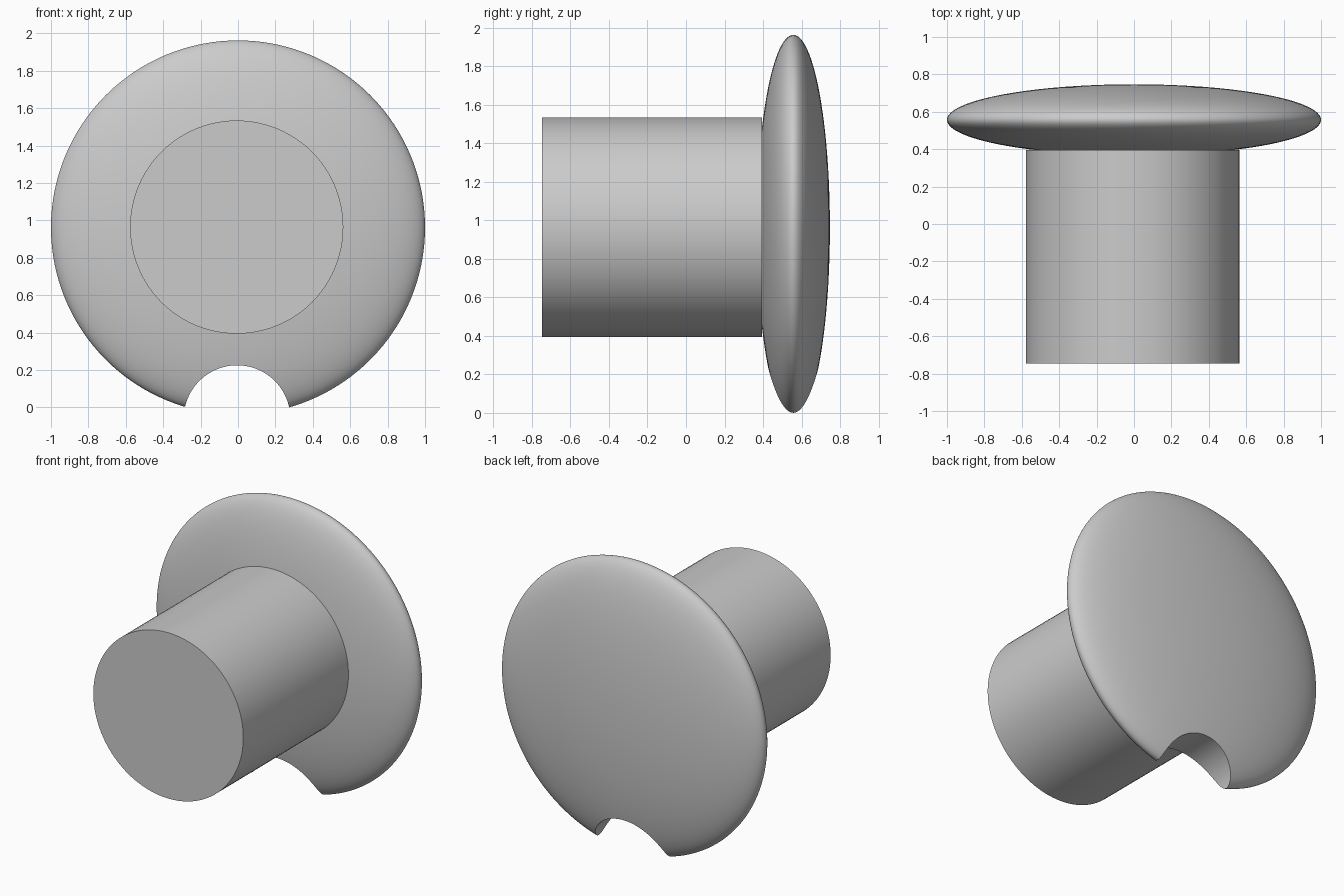
import bpy
import math

cube = bpy.data.objects.get("Cube")
if cube:
    bpy.data.objects.remove(cube, do_unlink=True)

MID_Z = 0.962

grey = bpy.data.materials.new("plain grey")
grey.use_nodes = True
colour = (0.6, 0.6, 0.6, 1)
grey.diffuse_color = colour
grey.node_tree.nodes["Principled BSDF"].inputs["Base Color"].default_value = colour


def cylinder(name, radius, y0, y1, x, z):
    """Cylinder lying along y."""
    bpy.ops.mesh.primitive_cylinder_add(
        vertices=96, radius=radius, depth=y1 - y0,
        location=(x, (y0 + y1) / 2, z), rotation=(math.pi / 2, 0, 0))
    obj = bpy.context.object
    obj.name = name
    obj.data.materials.append(grey)
    return obj


def smooth(obj):
    bpy.ops.object.select_all(action="DESELECT")
    obj.select_set(True)
    bpy.context.view_layer.objects.active = obj
    bpy.ops.object.shade_smooth_by_angle(angle=math.radians(35))


# Round stem
stem = cylinder("stem", 0.57, -0.747, 0.395, -0.007, MID_Z + 0.002)
smooth(stem)

# Flattened lens-shaped cap, poles along y
bpy.ops.mesh.primitive_uv_sphere_add(
    segments=128, ring_count=64, radius=1,
    location=(0, 0.557, MID_Z), rotation=(math.pi / 2, 0, 0))
cap = bpy.context.object
cap.name = "cap"
cap.scale = (1, 1, 0.19)
cap.data.materials.append(grey)

# Round notch cut through the bottom of the cap
cutter = cylinder("notch_cutter", 0.285, 0.1, 1.0, -0.005, -0.06)
cutter.hide_render = True
notch = cap.modifiers.new("notch", "BOOLEAN")
notch.operation = "DIFFERENCE"
notch.solver = "EXACT"
notch.object = cutter
bpy.ops.object.select_all(action="DESELECT")
cap.select_set(True)
bpy.context.view_layer.objects.active = cap
bpy.ops.object.modifier_apply(modifier=notch.name)
bpy.data.objects.remove(cutter, do_unlink=True)
smooth(cap)
